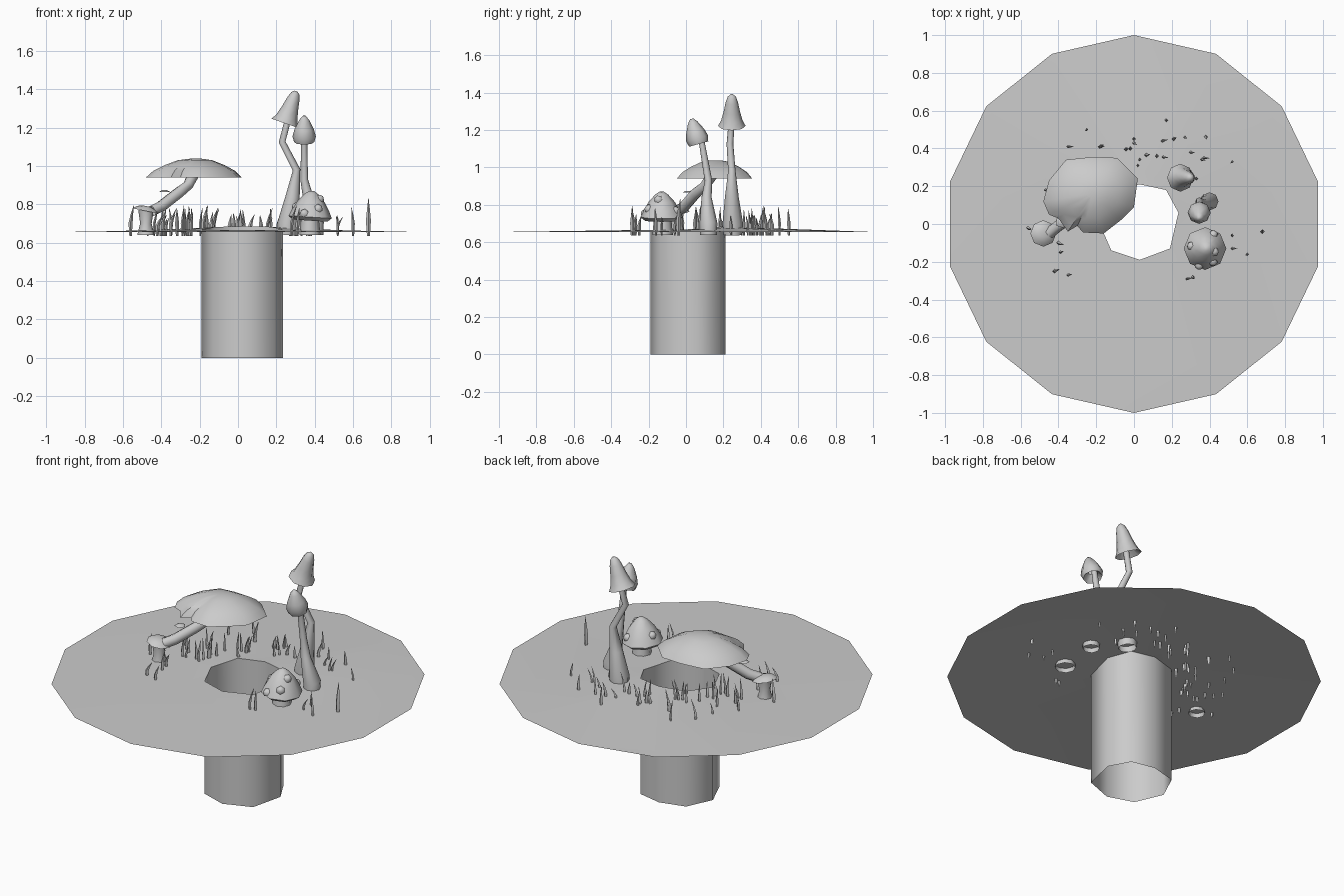
import bpy, bmesh, math, random
from mathutils import Vector

old = bpy.data.objects.get("Cube")
if old:
    bpy.data.objects.remove(old, do_unlink=True)
random.seed(4)

clay = bpy.data.materials.new("clay_grey")
clay.use_nodes = True
GREY = (0.6, 0.6, 0.6, 1)
clay.diffuse_color = GREY
clay.node_tree.nodes["Principled BSDF"].inputs["Base Color"].default_value = GREY


def finish(bm, name, angle=60, recalc=True):
    if recalc:
        bmesh.ops.recalc_face_normals(bm, faces=bm.faces)
    mesh = bpy.data.meshes.new(name)
    bm.to_mesh(mesh)
    bm.free()
    mesh.materials.append(clay)
    obj = bpy.data.objects.new(name, mesh)
    bpy.context.collection.objects.link(obj)
    if angle:
        bpy.ops.object.select_all(action='DESELECT')
        obj.select_set(True)
        bpy.context.view_layer.objects.active = obj
        bpy.ops.object.shade_smooth_by_angle(angle=math.radians(angle))
    return obj


def skin(bm, rings, close_end=False):
    """Join equal rings of points with quads."""
    loops = [[bm.verts.new(p) for p in ring] for ring in rings]
    for a, b in zip(loops, loops[1:]):
        n = len(a)
        for i in range(n):
            bm.faces.new((a[i], a[(i + 1) % n], b[(i + 1) % n], b[i]))
    if close_end:
        bm.faces.new(loops[-1])
    return loops


def circle(centre, axis, radius, sides):
    turn = Vector((0, 0, 1)).rotation_difference(Vector(axis))
    return [Vector(centre) + turn @ Vector((radius * math.cos(a), radius * math.sin(a), 0))
            for a in (math.tau * i / sides for i in range(sides))]


def stem(name, path, radii, sides=8):
    pts = [Vector(p) for p in path]
    rings = []
    for i, p in enumerate(pts):
        axis = pts[min(i + 1, len(pts) - 1)] - pts[max(i - 1, 0)]
        rings.append(circle(p, axis, radii[i], sides))
    bm = bmesh.new()
    skin(bm, rings)
    return finish(bm, name)


def cap(name, base, tip, profile, sides=8):
    """Lathe (height fraction, radius) pairs about the base-tip axis."""
    base, tip = Vector(base), Vector(tip)
    bm = bmesh.new()
    skin(bm, [circle(base.lerp(tip, t), tip - base, r, sides) for t, r in profile], True)
    return finish(bm, name)


# Ground sheet with a raised lip round the hole, and the shaft below
HOLE = [(.03, -.19), (.19, -.13), (.235, .06), (.17, .18),
        (.03, .21), (-.12, .17), (-.19, .02), (-.12, -.14)]
MID = Vector((.025, .01))


def hole_ring(scale, z, lift=0):
    ring = []
    for p in HOLE:
        q = MID + (Vector(p) - MID) * scale
        ring.append((q.x, q.y, z + lift * max(0, q.y) * 5))
    return ring


bm = bmesh.new()
loops = skin(bm, [hole_ring(1, .665, .02), hole_ring(1.45, .665, .01)])
outer = [bm.verts.new((math.sin(a), math.cos(a), .655))
         for a in (math.tau * i / 14 for i in range(14))]
rim = [bm.edges.new((outer[i], outer[i - 1])) for i in range(14)]
lip = [bm.edges.get((loops[1][i], loops[1][i - 1])) for i in range(8)]
bmesh.ops.bridge_loops(bm, edges=rim + lip)
bmesh.ops.recalc_face_normals(bm, faces=bm.faces)
if sum(f.normal.z for f in bm.faces) < 0:
    bmesh.ops.reverse_faces(bm, faces=bm.faces)
finish(bm, "ground", recalc=False)

bm = bmesh.new()
skin(bm, [hole_ring(1, 0), hole_ring(1, .665, .02)])
finish(bm, "shaft", recalc=False)

# Broad torn cap: an irregular outline drawn inwards and upwards
OUTLINE = [(.02, .24), (-.09, .35), (-.22, .355), (-.36, .34), (-.45, .23), (-.48, .12),
           (-.45, .05), (-.4, .03), (-.35, -.04), (-.3, -.01), (-.27, -.045),
           (-.16, -.05), (-.07, .02), (0, .09)]
CROWN = Vector((-.22, .16))
bm = bmesh.new()
rings = []
for scale, z in ((.1, .95), (.85, .955), (1, .94), (.85, .975), (.62, 1.005), (.36, 1.03), (.12, 1.038)):
    ring = []
    for p in OUTLINE:
        q = CROWN + (Vector(p) - CROWN) * scale
        ring.append((q.x, q.y, z))
    rings.append(ring)
skin(bm, rings, True)
finish(bm, "broad_cap", 50)
stem("broad_stem", [(-.45, -.05, .765), (-.4, -.01, .79), (-.31, .05, .86), (-.26, .1, .9), (-.23, .14, .96)],
     (.03, .03, .03, .027, .03))
cap("stem_flap", (-.385, .01, .865), (-.385, .01, .874), ((0, .032), (1, .015)), 5)

# Small shelf mushroom at the foot of the broad one
stem("shelf_stem", [(-.48, -.05, .64), (-.48, -.05, .7), (-.48, -.05, .77)], (.045, .03, .04))
cap("shelf_cap", (-.48, -.05, .765), (-.475, -.05, .79), ((.3, .02), (0, .07), (.7, .05), (1, .02)))

# Tall crooked mushroom
stem("tall_stem", [(.255, .25, .64), (.26, .25, .7), (.285, .245, .84), (.305, .245, .98),
                   (.23, .235, 1.125), (.265, .245, 1.26)],
     (.05, .055, .037, .02, .018, .016))
cap("tall_cap", (.245, .245, 1.222), (.303, .245, 1.39),
    ((.35, .02), (0, .074), (.18, .057), (.45, .044), (.75, .033), (.93, .022), (1, .008)))

# Middle mushroom leaning forward
stem("middle_stem", [(.4, .12, .64), (.4, .12, .7), (.365, .11, .84), (.345, .12, .93), (.345, .08, 1.16)],
     (.045, .048, .027, .02, .015))
cap("middle_cap", (.345, .068, 1.125), (.345, .03, 1.26),
    ((.25, .015), (0, .053), (.22, .061), (.5, .05), (.85, .026), (1, .009)))

# Squat warty mushroom
stem("squat_stem", [(.375, -.125, .64), (.375, -.125, .74)], (.055, .045))
cap("squat_cap", (.375, -.13, .715), (.385, -.13, .87),
    ((.15, .04), (0, .09), (.12, .113), (.35, .097), (.65, .07), (.9, .035), (1, .012)))
for i, (angle, height, reach) in enumerate(((-60, .78, .085), (-110, .755, .1), (60, .77, .09),
                                            (170, .79, .08), (-20, .83, .055))):
    a = math.radians(angle)
    out = Vector((math.cos(a), math.sin(a), .6))
    foot = Vector((.378 + reach * math.cos(a), -.13 + reach * math.sin(a), height))
    cap("wart_%d" % i, foot, foot + out * .014, ((0, .024), (.6, .018), (1, .006)), 6)

# Grass: hand-placed tufts plus a seeded scatter behind and under the broad cap
spots = [(-.25, .5), (.17, .55), (0, .45), (-.18, .41), (.15, .44), (.21, .45), (.27, .46), (.38, .46),
         (.3, .38), (.37, .35), (.52, .33), (.02, .31), (.12, .36), (-.35, .41), (.33, .24),
         (.68, -.04), (.6, -.16), (.52, -.06), (.52, -.13), (.28, -.29), (.31, -.28),
         (-.42, -.25), (-.35, -.27), (-.39, -.15), (-.4, -.1), (-.56, -.02), (-.47, .18)]
for i in range(24):
    spots.append((random.uniform(-.46, -.1), random.uniform(.02, .32)))
for i in range(8):
    spots.append((random.uniform(-.2, .36), random.uniform(.31, .47)))
bm = bmesh.new()
for x, y in spots:
    if (Vector((x, y)) - MID).length < .24:
        continue
    tall = .165 if x > .65 else random.uniform(.06, .13)
    width = .013 if x > .65 else random.uniform(.007, .011)
    lean = Vector((random.uniform(-.01, .03), random.uniform(-.012, .012), 0))
    foot = Vector((x, y, .635))
    up = Vector((0, 0, 1))
    skin(bm, [circle(foot, up, width * .6, 4),
              circle(foot + up * (.03 + tall * .3), up, width, 4),
              circle(foot + up * (.03 + tall * .65) + lean * .4, up, width * .6, 4),
              circle(foot + up * (.03 + tall) + lean, up, .001, 4)], True)
finish(bm, "grass", 40)
